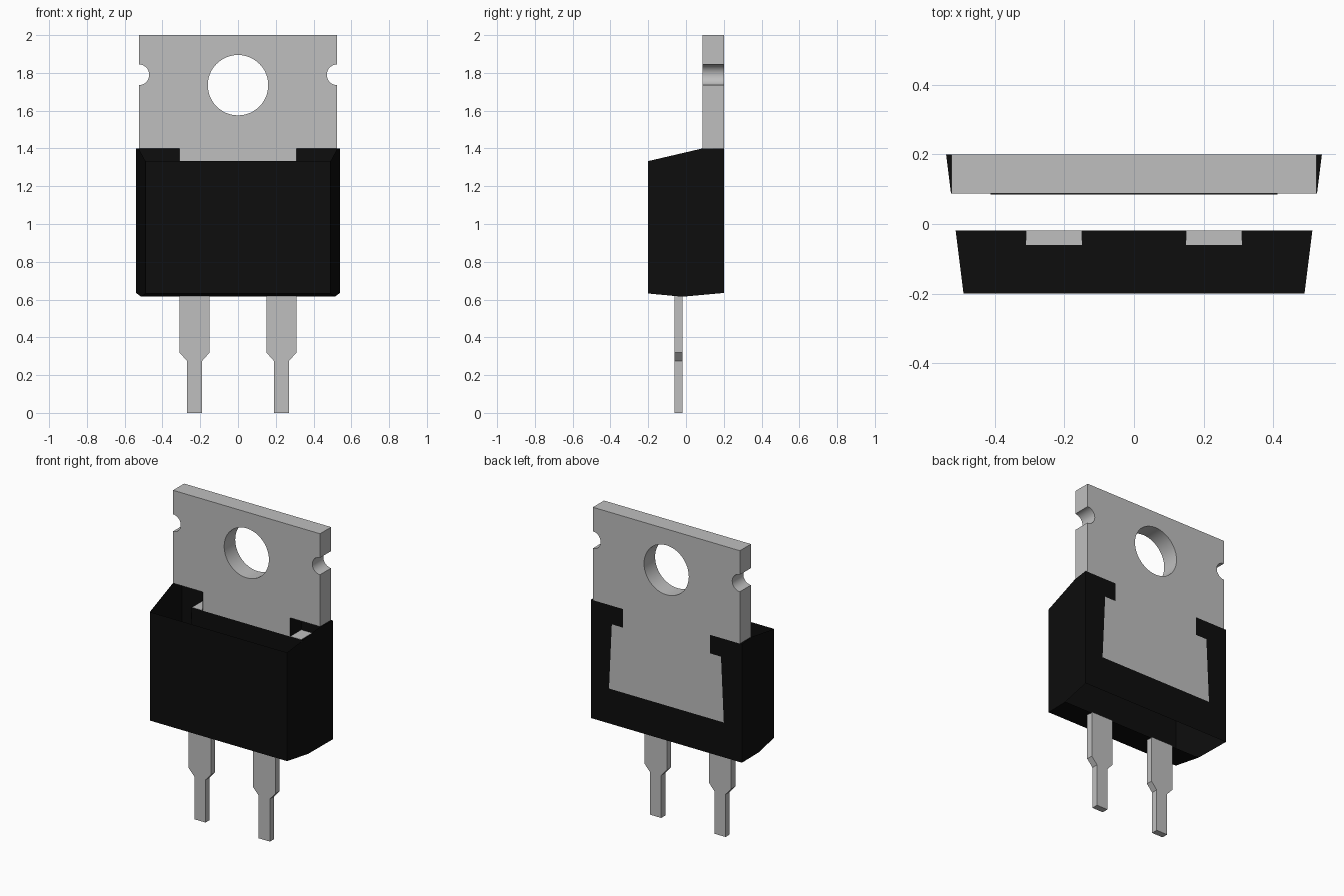
import bpy, bmesh, math

cube = bpy.data.objects.get("Cube")
if cube:
    bpy.data.objects.remove(cube, do_unlink=True)


def material(name, v):
    m = bpy.data.materials.new(name)
    m.use_nodes = True
    m.diffuse_color = (v, v, v, 1)
    m.node_tree.nodes["Principled BSDF"].inputs["Base Color"].default_value = (v, v, v, 1)
    return m


METAL = material("light grey metal", 0.52)
BLACK = material("black plastic", 0.004)


def add_object(name, mesh, mat):
    mesh.materials.clear()
    mesh.materials.append(mat)
    ob = bpy.data.objects.new(name, mesh)
    bpy.context.collection.objects.link(ob)
    return ob


def plate(name, loops, y0, y1, mat):
    """Extrude closed x-z loops (outline, then holes) between two depths."""
    bm = bmesh.new()
    edges = []
    for loop in loops:
        vs = [bm.verts.new((x, y0, z)) for x, z in loop]
        edges += [bm.edges.new((a, b)) for a, b in zip(vs, vs[1:] + vs[:1])]
    bmesh.ops.triangle_fill(bm, use_beauty=True, edges=edges, normal=(0, -1, 0))
    ext = bmesh.ops.extrude_face_region(bm, geom=bm.faces[:], use_keep_orig=True)
    top = [g for g in ext["geom"] if isinstance(g, bmesh.types.BMVert)]
    bmesh.ops.translate(bm, verts=top, vec=(0, y1 - y0, 0))
    bmesh.ops.recalc_face_normals(bm, faces=bm.faces[:])
    me = bpy.data.meshes.new(name)
    bm.to_mesh(me)
    bm.free()
    return add_object(name, me, mat)


def shell(name, polys, mat):
    """Thin-walled part made of joined polygons."""
    bm = bmesh.new()
    for p in polys:
        bm.faces.new([bm.verts.new(c) for c in p])
    bmesh.ops.remove_doubles(bm, verts=bm.verts[:], dist=0.0005)
    bmesh.ops.recalc_face_normals(bm, faces=bm.faces[:])
    me = bpy.data.meshes.new(name)
    bm.to_mesh(me)
    bm.free()
    return add_object(name, me, mat)


def arc(cx, cz, r, a0, a1, n):
    return [(cx + r * math.cos(math.radians(a0 + (a1 - a0) * i / n)),
             cz + r * math.sin(math.radians(a0 + (a1 - a0) * i / n))) for i in range(n + 1)]


def mirrored(points):
    return points + [(-x, z) for x, z in reversed(points)]


# Metal tab with side notches, narrow neck and mounting hole
STEP, FLOOR, NECK = 1.28, 0.86, 0.31
TAB_Y, BACK = 0.087, 0.2
buried = [(NECK, 1.4), (NECK, STEP), (0.39, STEP), (0.41, FLOOR)]
half = [(0.525, 2.0)] + arc(0.525, 1.79, 0.055, 90, 270, 16) + [(0.525, 1.4)] + buried
hole = arc(0, 1.735, 0.16, 0, 360, 48)[:-1]
tab = plate("mounting_tab", [mirrored(half), hole], TAB_Y, BACK, METAL)
bpy.context.view_layer.objects.active = tab
tab.select_set(True)
bpy.ops.object.shade_smooth_by_angle(angle=math.radians(30))
tab.select_set(False)

# Pins with tapered shoulders
for side, s in (("left", 1), ("right", -1)):
    outline = [(0.15, 0.622), (0.31, 0.622), (0.31, 0.32), (0.27, 0.275),
               (0.27, 0), (0.19, 0), (0.19, 0.275), (0.15, 0.32)]
    plate(side + "_pin", [[(s * x, z) for x, z in outline]], -0.06, -0.018, METAL)


# Hollow moulded body: width narrows from back to front
def width(y):
    return 0.49 + (y + 0.2) * 0.125


profile = [(-0.2, 0.632), (-0.2, 1.333), (TAB_Y, 1.4), (BACK, 1.4), (BACK, 0.635), (-0.018, 0.615)]


def across(a, b):
    return [(-width(a[0]), *a), (width(a[0]), *a), (width(b[0]), *b), (-width(b[0]), *b)]


walls = [across(profile[0], profile[1]),      # front wall
         across(profile[5], profile[0])]      # front half of the underside
for s in (1, -1):
    walls.append([(s * width(y), y, z) for y, z in profile])
    # ledge around the neck
    walls.append([(s * width(TAB_Y), TAB_Y, 1.4), (s * width(BACK), BACK, 1.4),
                  (s * NECK, BACK, 1.4), (s * NECK, TAB_Y, 1.4)])
# back frame around the tab
frame = mirrored([(width(BACK), 0.635), (width(BACK), 1.4)] + buried)
walls.append([(x, BACK, z) for x, z in frame])
shell("body", walls, BLACK)

# Pocket lining that wraps the buried part of the tab
gap = 0.002
lining = [[(-0.39, TAB_Y - gap, STEP), (0.39, TAB_Y - gap, STEP),
           (0.41, TAB_Y - gap, FLOOR), (-0.41, TAB_Y - gap, FLOOR)],
          [(-0.41, TAB_Y - gap, FLOOR - gap), (0.41, TAB_Y - gap, FLOOR - gap),
           (0.41, BACK, FLOOR - gap), (-0.41, BACK, FLOOR - gap)]]
for s in (1, -1):
    for (xa, za), (xb, zb) in ((buried[0], buried[1]), (buried[2], buried[3])):
        lining.append([(s * (xa + gap), TAB_Y - gap, za), (s * (xa + gap), BACK, za),
                       (s * (xb + gap), BACK, zb), (s * (xb + gap), TAB_Y - gap, zb)])
shell("pocket_lining", lining, BLACK)
